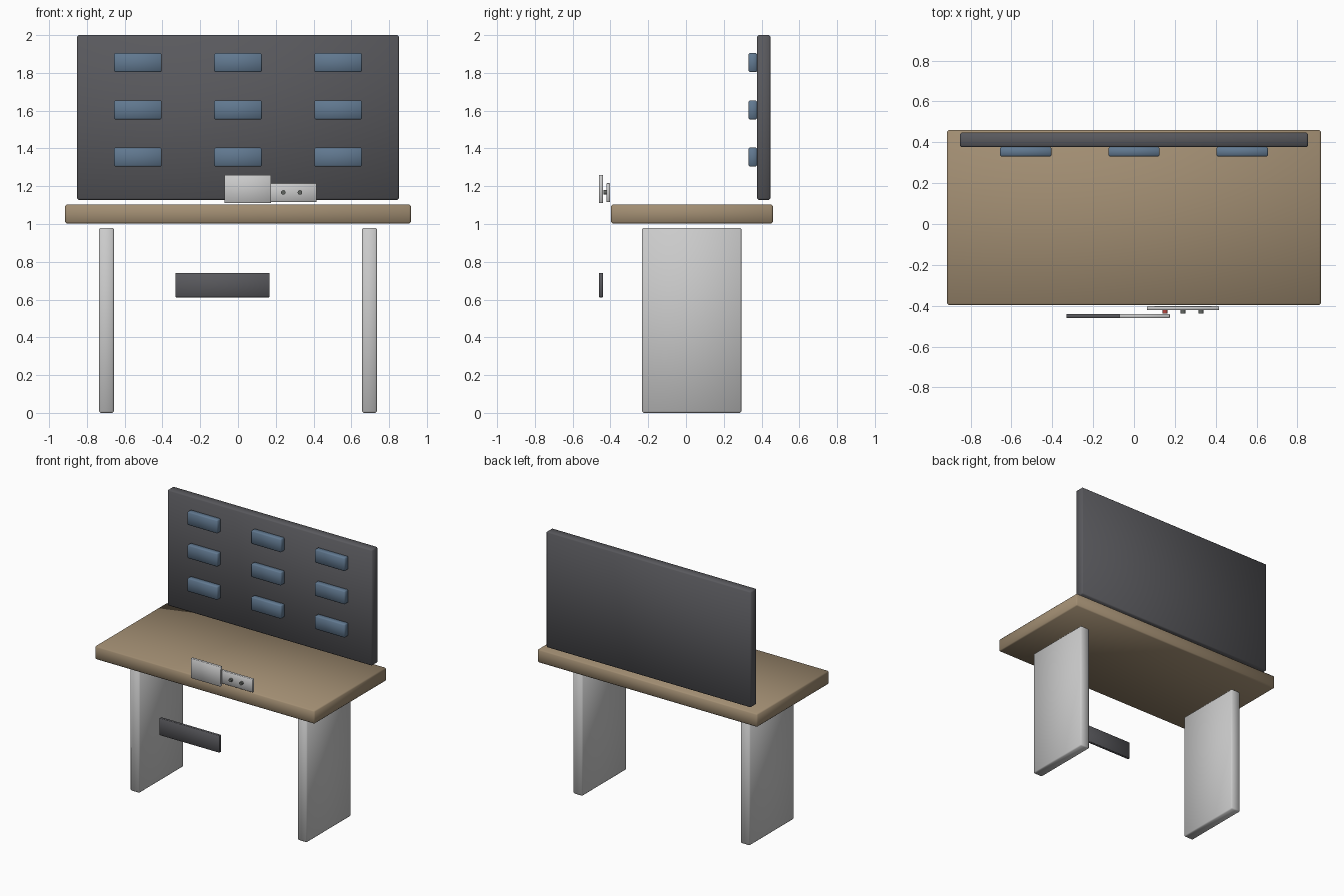
import bpy, math

if "Cube" in bpy.data.objects:
    bpy.data.objects.remove(bpy.data.objects["Cube"])


def material(name, rgb):
    m = bpy.data.materials.new(name)
    m.diffuse_color = (*rgb, 1)
    m.use_nodes = True
    m.node_tree.nodes["Principled BSDF"].inputs["Base Color"].default_value = m.diffuse_color
    return m


wood = material("wood", (0.36, 0.27, 0.17))
dark = material("dark_grey", (0.10, 0.10, 0.11))
blue = material("blue", (0.12, 0.19, 0.28))
red = material("red", (0.45, 0.06, 0.05))
black = material("button_grey", (0.12, 0.13, 0.12))


def box(name, x, y, z, bevel, mat=None):
    """Softly bevelled box from (min, max) ranges."""
    ranges = (x, y, z)
    bpy.ops.mesh.primitive_cube_add(size=1, location=[(a + b) / 2 for a, b in ranges])
    ob = bpy.context.object
    ob.name = name
    ob.scale = [b - a for a, b in ranges]
    bpy.ops.object.transform_apply(location=False, rotation=False, scale=True)
    mod = ob.modifiers.new("bevel", 'BEVEL')
    mod.width = bevel
    mod.segments = 1
    bpy.ops.object.shade_smooth()
    if mat:
        ob.data.materials.append(mat)
    return ob


# Worktop and rear board
box("worktop", (-0.915, 0.915), (-0.397, 0.46), (1.003, 1.103), 0.008, wood)
box("back_panel", (-0.852, 0.852), (0.376, 0.447), (1.128, 2.0), 0.008, dark)

# Slab legs
for side, s in (("left", -1), ("right", 1)):
    box(side + "_leg", sorted((s * 0.657, s * 0.736)), (-0.233, 0.293), (0, 0.98), 0.008)

# Three by three storage bins on the rear board
for row in range(3):
    for col in range(3):
        x, z = (col - 1) * 0.53, 1.354 + row * 0.25
        box(f"bin_{row}_{col}", (x - 0.126, x + 0.126), (0.331, 0.376),
            (z - 0.05, z + 0.05), 0.006, blue)

# Front plates
box("front_screen", (-0.071, 0.175), (-0.46, -0.44), (1.111, 1.26), 0.002)
box("lower_bar", (-0.331, 0.167), (-0.46, -0.44), (0.612, 0.741), 0.002, dark)
box("control_panel", (0.064, 0.416), (-0.421, -0.402), (1.117, 1.216), 0.002)

# Control buttons
for i, mat in enumerate((red, black, black)):
    bpy.ops.mesh.primitive_cylinder_add(vertices=16, radius=0.012, depth=0.018,
                                        location=(0.152 + i * 0.088, -0.429, 1.167),
                                        rotation=(math.pi / 2, 0, 0))
    button = bpy.context.object
    button.name = f"button_{i}"
    button.data.materials.append(mat)
    bpy.ops.object.shade_smooth_by_angle()
